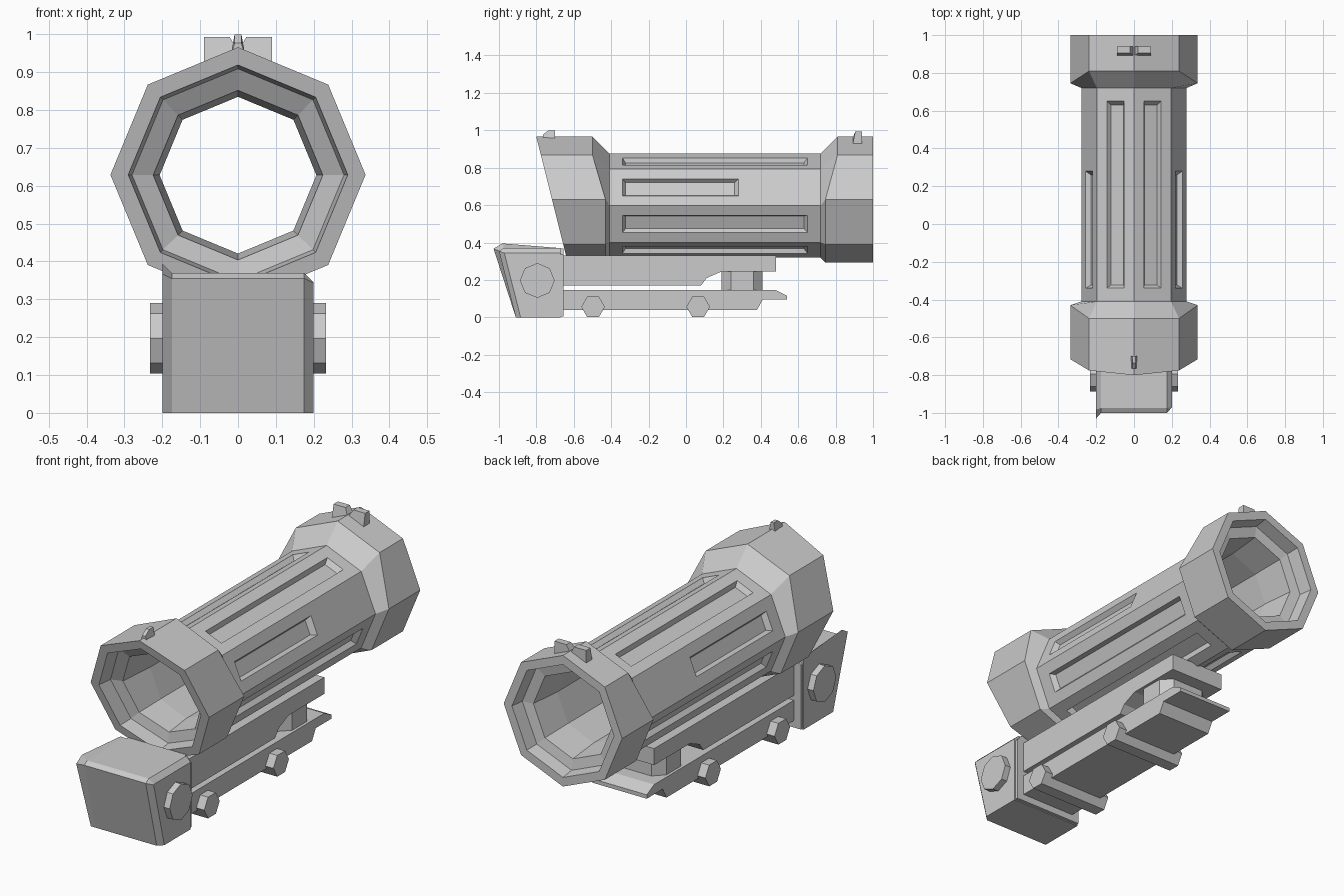
import bpy, bmesh
from math import sin, cos, pi
from mathutils import Vector

if "Cube" in bpy.data.objects:
    bpy.data.objects.remove(bpy.data.objects["Cube"])


def finish(bm, name):
    bmesh.ops.recalc_face_normals(bm, faces=bm.faces[:])
    me = bpy.data.meshes.new(name)
    bm.to_mesh(me)
    bm.free()
    ob = bpy.data.objects.new(name, me)
    bpy.context.collection.objects.link(ob)
    return ob


def prism(name, pts, a, b, axis='x', bevel=None, width=0.025):
    """Extrude a 2D outline from a to b along an axis."""
    place = {'x': lambda p, t: (t, p[0], p[1]),
             'y': lambda p, t: (p[0], t, p[1]),
             'z': lambda p, t: (p[0], p[1], t)}[axis]
    bm = bmesh.new()
    lo = [bm.verts.new(place(p, a)) for p in pts]
    hi = [bm.verts.new(place(p, b)) for p in pts]
    bm.faces.new(lo)
    bm.faces.new(hi)
    n = len(pts)
    for i in range(n):
        j = (i + 1) % n
        bm.faces.new((lo[i], lo[j], hi[j], hi[i]))
    if bevel:
        bm.normal_update()
        edges = [e for e in bm.edges if bevel(e)]
        bmesh.ops.bevel(bm, geom=edges, offset=width, segments=1, affect='EDGES')
    return finish(bm, name)


def ngon(cy, cz, r, n, start=0.0):
    return [(cy + r * cos(start + 2 * pi * i / n), cz + r * sin(start + 2 * pi * i / n))
            for i in range(n)]


# Octagonal scope body: one closed loft from front rim over the outside and back through the bore
def slant(z):
    return -0.8 + (0.965 - z) * 0.25


BELL, TUBE = 0.629, 0.597
top_three = (0, 1, 7)
rings = [
    (0.337, BELL, lambda i, z: slant(z)),
    (0.337, BELL, lambda i, z: -0.5 if i in top_three else -0.43),
    (0.278, TUBE, lambda i, z: -0.41),
    (0.278, TUBE, lambda i, z: 0.72),
    (0.337, BELL, lambda i, z: 0.81 if i in top_three else 0.745),
    (0.337, BELL, lambda i, z: 1.0),
    (0.29, BELL, lambda i, z: 1.0),
    (0.28, BELL, lambda i, z: 0.93),
    (0.224, 0.628, lambda i, z: 0.92),
    (0.207, 0.628, lambda i, z: 0.75),
    (0.207, 0.628, lambda i, z: -0.42),
    (0.224, 0.628, lambda i, z: slant(z) + 0.1),
    (0.28, BELL, lambda i, z: slant(z) + 0.08),
    (0.29, BELL, lambda i, z: slant(z)),
]
bm = bmesh.new()
loops = []
for r, cz, fy in rings:
    loop = []
    for i in range(8):
        x, z = r * sin(i * pi / 4), cz + r * cos(i * pi / 4)
        loop.append(bm.verts.new((x, fy(i, z), z)))
    loops.append(loop)
for k in range(len(rings)):
    A, B = loops[k], loops[(k + 1) % len(rings)]
    for i in range(8):
        j = (i + 1) % 8
        quad = [A[i], A[j], B[j], B[i]]
        if k != 2:
            bm.faces.new(quad)
            continue
        # Tube panels carry a recessed slot with sloping walls
        y1 = 0.28 if i in (1, 6) else 0.65
        p, q = A[i].co, A[j].co
        mid, t = (p + q) / 2, (q - p).normalized()
        out = Vector((mid.x, 0, mid.z - TUBE)).normalized()

        def rect(w, ya, yb, d):
            return [bm.verts.new(Vector((mid.x, y, mid.z)) + t * s * w - out * d)
                    for s, y in ((-1, ya), (1, ya), (1, yb), (-1, yb))]
        rim = rect(0.049, -0.34, y1, 0)
        floor = rect(0.037, -0.323, y1 - 0.02, 0.025)
        for u, v in ((quad, rim), (rim, floor)):
            for m in range(4):
                n = (m + 1) % 4
                bm.faces.new((u[m], u[n], v[n], v[m]))
        bm.faces.new(floor)
finish(bm, "scope_body")


# Front housing box with chamfered side edges
def box_edge(e):
    a, b = e.verts[0].co, e.verts[1].co
    m = (a + b) / 2
    return abs(a.x - b.x) < 1e-5 and m.z > 0.05 and m.y < -0.7


prism("housing_box", [(-1, 0.355), (-0.91, 0), (-0.67, 0), (-0.67, 0.37), (-0.975, 0.37)],
      -0.2, 0.2, bevel=box_edge)
prism("housing_back_plate",
      [(-0.195, 0.005), (0.195, 0.005), (0.195, 0.335), (0.165, 0.368), (-0.165, 0.368), (-0.195, 0.335)],
      -0.672, -0.655, 'y')

# Octagonal adjustment knobs on both sides of the housing
for side, s in (("left", -1), ("right", 1)):
    prism("knob_" + side, ngon(-0.795, 0.197, 0.093, 8), s * 0.19, s * 0.233)

# Upper mount, stepped up at its rear
prism("upper_mount", [(-0.66, 0.17), (0.08, 0.17), (0.11, 0.21), (0.19, 0.245), (0.48, 0.245),
                      (0.48, 0.33), (-0.66, 0.33)], -0.155, 0.155)

# Chamfered spacer joining the mount and the clamp
prism("mount_spacer", [(-0.09, 0.19), (0.09, 0.19), (0.14, 0.24), (0.14, 0.36), (0.09, 0.41),
                       (-0.09, 0.41), (-0.14, 0.36), (-0.14, 0.24)], 0.13, 0.25, 'z')

# Lower rail clamp with its pointed rear lip
prism("rail_clamp", [(-0.66, 0.04), (0.38, 0.04), (0.41, 0.095), (0.54, 0.095), (0.54, 0.115),
                     (0.48, 0.145), (-0.66, 0.145)], -0.155, 0.155)

# Hexagonal cross bolts
for name, y in (("front", -0.497), ("rear", 0.065)):
    prism("cross_bolt_" + name, ngon(y, 0.056, 0.063, 6), -0.2, 0.2)

# Iron sights: front post and notched rear blade
prism("front_sight", [(-0.765, 0.94), (-0.765, 0.977), (-0.735, 1.0), (-0.70, 1.0), (-0.70, 0.94)],
      -0.02, 0.02)
for v in bpy.data.objects["front_sight"].data.vertices:
    if v.co.z > 0.97:
        v.co.x *= 0.45
prism("rear_sight", [(-0.09, 0.92), (0.09, 0.92), (0.09, 0.993), (0.022, 0.993), (0, 0.955),
                     (-0.022, 0.993), (-0.09, 0.993)], 0.89, 0.94, 'y')
for v in bpy.data.objects["rear_sight"].data.vertices:
    if v.co.z > 0.98 and v.co.y < 0.9:
        v.co.y += 0.015
